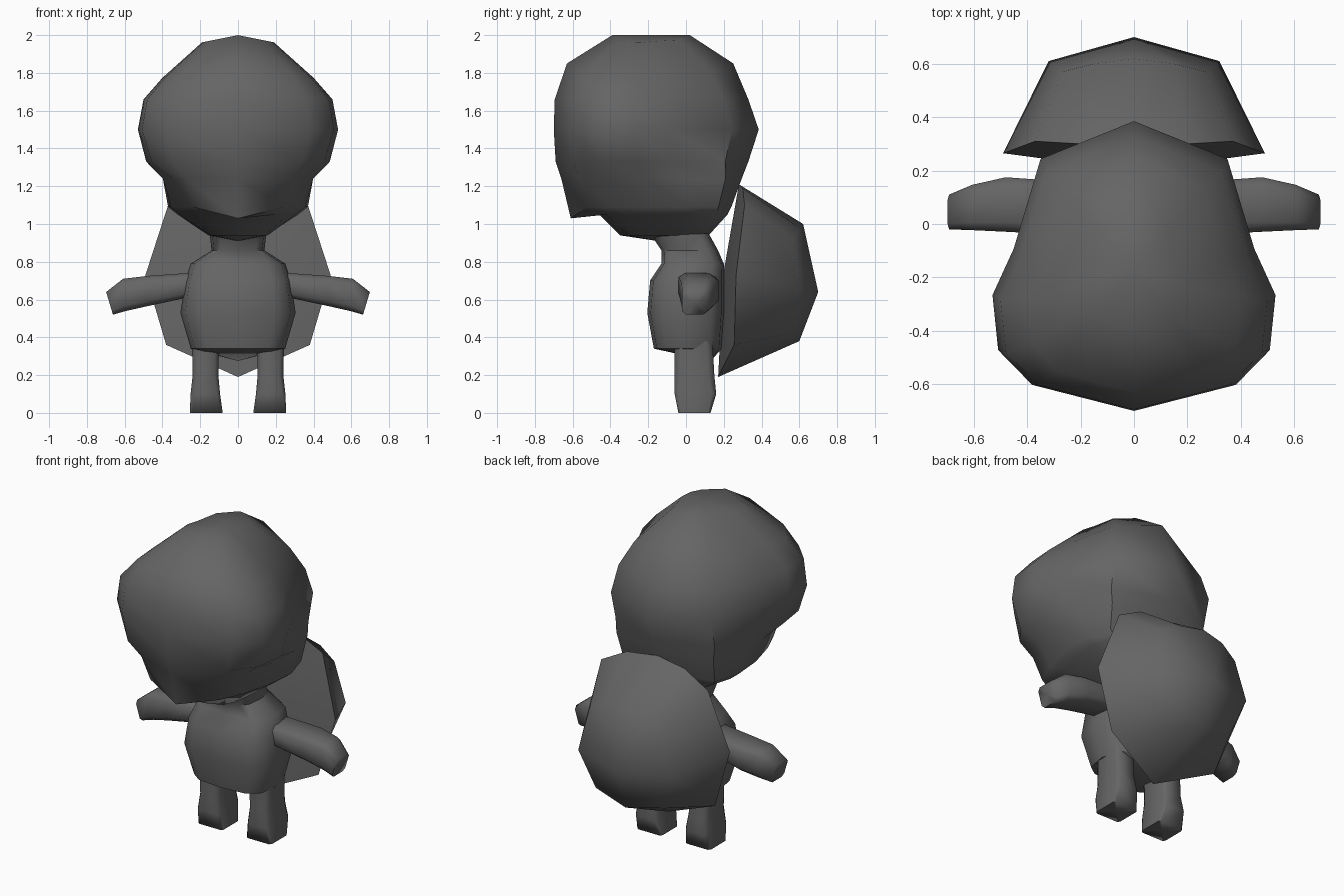
import bpy, bmesh, math
from mathutils import Vector

cube = bpy.data.objects.get("Cube")
if cube:
    bpy.data.objects.remove(cube, do_unlink=True)

grey = bpy.data.materials.new("dark_grey")
grey.use_nodes = True
COLOUR = (0.13, 0.13, 0.13, 1.0)
grey.diffuse_color = COLOUR
for node in grey.node_tree.nodes:
    if node.type == 'BSDF_PRINCIPLED':
        node.inputs["Base Color"].default_value = COLOUR
        node.inputs["Roughness"].default_value = 0.8


def loft(name, rings, start=None, end=None, angle=50):
    """Skin a stack of closed rings and close both ends with fans."""
    bm = bmesh.new()
    loops = [[bm.verts.new(p) for p in ring] for ring in rings]
    n = len(loops[0])
    for a, b in zip(loops, loops[1:]):
        for i in range(n):
            j = (i + 1) % n
            bm.faces.new((a[i], a[j], b[j], b[i]))
    for loop, tip in ((loops[0], start), (loops[-1], end)):
        if tip is None:
            tip = sum((v.co for v in loop), Vector()) / n
        c = bm.verts.new(tip)
        for i in range(n):
            bm.faces.new((loop[i], loop[(i + 1) % n], c))
    bmesh.ops.recalc_face_normals(bm, faces=bm.faces[:])
    mesh = bpy.data.meshes.new(name)
    bm.to_mesh(mesh)
    bm.free()
    mesh.materials.append(grey)
    obj = bpy.data.objects.new(name, mesh)
    bpy.context.collection.objects.link(obj)
    bpy.ops.object.select_all(action='DESELECT')
    obj.select_set(True)
    bpy.context.view_layer.objects.active = obj
    bpy.ops.object.shade_smooth_by_angle(angle=math.radians(angle))
    return obj


def mirrored(half):
    """Close a half ring whose first and last points lie on x = 0."""
    return half + [(-x, y, z) for x, y, z in reversed(half[1:-1])]


def rounded_square(c):
    """Square of half size 1 with cut corners; c near 1 is sharp."""
    return [(1, -c), (1, c), (c, 1), (-c, 1),
            (-1, c), (-1, -c), (-c, -1), (c, -1)]


def squarish(v):
    """Push a sine or cosine outward so an ellipse becomes boxier."""
    return math.copysign(abs(v) ** 0.62, v) if abs(v) > 1e-6 else 0.0


# Head: plan outlines (width share, front-to-back share) scaled per level;
# the jaw outline is pinched at the cheeks and full at the back
SKULL = [(0, 0), (0.72, 0.09), (0.96, 0.21), (1, 0.40),
         (0.85, 0.56), (0.66, 0.87), (0, 1)]
JAW = [(0, 0), (0.65, 0.10), (0.82, 0.27), (0.96, 0.50),
       (1, 0.72), (0.86, 0.92), (0, 1)]
# z, front y, back y, half width, centre-front lift, side drop, jaw share
HEAD = [
    (2.00, -0.39, 0.02, 0.19, 0, 0.20, 0),
    (1.85, -0.63, 0.25, 0.40, 0, 0.19, 0),
    (1.66, -0.695, 0.33, 0.50, 0, 0, 0),
    (1.50, -0.70, 0.385, 0.53, 0, 0, 0),
    (1.33, -0.69, 0.33, 0.49, 0, 0, 0.2),
    (1.24, -0.66, 0.295, 0.41, 0, 0, 0.8),
    (1.09, -0.61, 0.24, 0.37, -0.06, 0, 1),   # beak edge
    (1.05, -0.49, 0.22, 0.32, 0.03, 0, 1),    # recess under the beak
    (0.94, -0.35, 0.12, 0.16, 0, 0, 0.5),
]
rings = []
for z, yf, yb, w, lift, drop, jaw in HEAD:
    half = []
    for i, (p, q) in enumerate(zip(SKULL, JAW)):
        u, t = Vector(p).lerp(Vector(q), jaw)
        half.append((u * w, yf + t * (yb - yf),
                     z - drop * u * w + (lift if i == 0 else 0)))
    rings.append(mirrored(half))
loft("head", rings, start=(0, -0.18, 2.0), end=(0, -0.15, 0.91))

# Body and neck: z, front y, back y, half width
BODY = [
    (0.34, -0.17, 0.19, 0.25),
    (0.53, -0.205, 0.205, 0.305),
    (0.70, -0.19, 0.205, 0.28),
    (0.79, -0.13, 0.20, 0.25),
    (0.86, -0.13, 0.17, 0.14),
    (0.95, -0.19, 0.12, 0.15),
]
rings = []
for z, yf, yb, w in BODY:
    cy, ry = (yf + yb) / 2, (yb - yf) / 2
    rings.append([(w * squarish(math.cos(k * math.pi / 6)),
                   cy + ry * squarish(math.sin(k * math.pi / 6)), z)
                  for k in range(12)])
loft("body_and_neck", rings, start=(0, 0.13, 0.275))

# Shell: rim outline, domed back outline, and centre points
RIM = [(0, 0.28, 1.21), (0.20, 0.30, 1.19), (0.37, 0.31, 1.10),
       (0.49, 0.265, 0.73), (0.38, 0.255, 0.36), (0, 0.17, 0.19)]
DOME = [(0, 0.62, 1.00), (0.15, 0.60, 0.98), (0.27, 0.57, 0.92),
        (0.32, 0.61, 0.66), (0.24, 0.55, 0.42), (0, 0.60, 0.38)]
loft("shell", [mirrored(RIM), mirrored(DOME)],
     start=(0, 0.20, 0.75), end=(0, 0.70, 0.64), angle=60)

# Arms: x, y, z centres, y and z half sizes, tip slant, corner sharpness
ARM = [
    (0.18, 0.060, 0.675, 0.09, 0.06, 0, 0.65),
    (0.27, 0.060, 0.675, 0.10, 0.065, 0, 0.65),
    (0.48, 0.073, 0.645, 0.102, 0.08, 0, 0.65),
    (0.60, 0.062, 0.625, 0.085, 0.085, 0.1, 0.65),
    (0.68, 0.045, 0.580, 0.065, 0.06, 0.3, 0.7),
]
# Legs: z, x and y centres, x and y half sizes, corner sharpness
LEG = [
    (0.38, 0.172, 0.04, 0.072, 0.10, 0.7),
    (0.20, 0.172, 0.045, 0.068, 0.105, 0.7),
    (0.10, 0.173, 0.05, 0.078, 0.11, 0.8),
    (0.00, 0.168, 0.045, 0.087, 0.085, 0.85),
]
for side, s in (("left", 1), ("right", -1)):
    loft(side + "_arm", [[(s * (x + slant * b * rz), y + a * ry, z + b * rz)
                          for a, b in rounded_square(c)]
                         for x, y, z, ry, rz, slant, c in ARM], angle=80)
    loft(side + "_leg", [[(s * (x + a * rx), y + b * ry, z)
                          for a, b in rounded_square(c)]
                         for z, x, y, rx, ry, c in LEG], angle=80)
